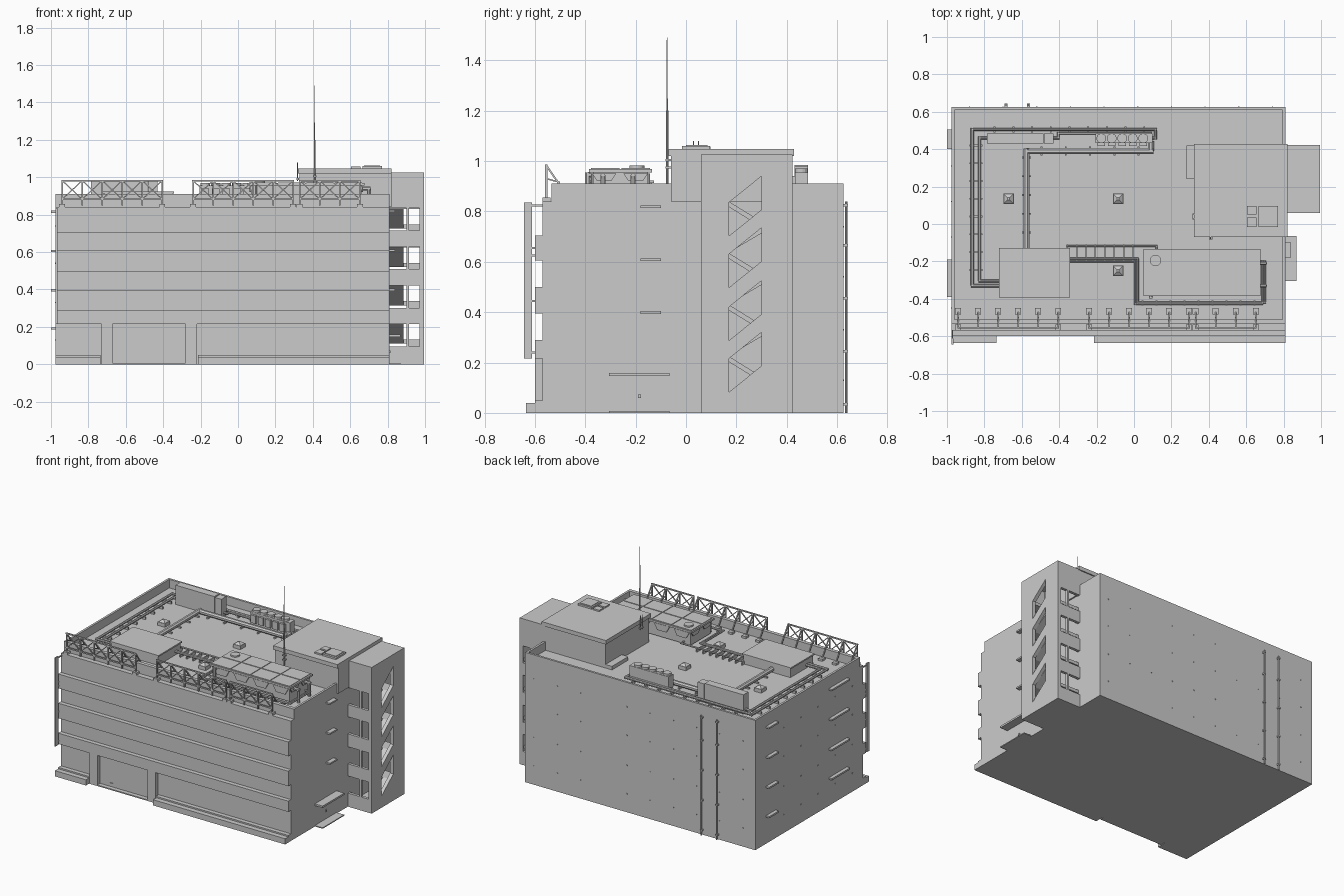
import bpy, bmesh, math
from mathutils import Vector, Matrix


class Part:
    """Collects simple solids into one named mesh object."""
    def __init__(self, name):
        self.name, self.bm = name, bmesh.new()

    def box(self, x0, x1, y0, y1, z0, z1):
        m = Matrix.Translation(((x0 + x1) / 2, (y0 + y1) / 2, (z0 + z1) / 2)) @ \
            Matrix.Diagonal((x1 - x0, y1 - y0, z1 - z0, 1))
        bmesh.ops.create_cube(self.bm, size=1, matrix=m)
        return self

    def prism(self, pts, axis, a, b):
        # extrude a 2D polygon along x (pts are y,z) or y (pts are x,z)
        def pos(p, t):
            return (t, p[0], p[1]) if axis == 'x' else (p[0], t, p[1])
        lo = [self.bm.verts.new(pos(p, a)) for p in pts]
        hi = [self.bm.verts.new(pos(p, b)) for p in pts]
        n = len(pts)
        self.bm.faces.new(lo)
        self.bm.faces.new(hi[::-1])
        for i in range(n):
            self.bm.faces.new((lo[i], hi[i], hi[(i + 1) % n], lo[(i + 1) % n]))
        return self

    def rod(self, p, q, r, sides=4, r2=None):
        p, q = Vector(p), Vector(q)
        d = q - p
        rot = d.to_track_quat('Z', 'Y').to_matrix().to_4x4()
        m = Matrix.Translation((p + q) / 2) @ rot @ Matrix.Rotation(math.pi / sides, 4, 'Z')
        bmesh.ops.create_cone(self.bm, cap_ends=True, segments=sides, radius1=r,
                              radius2=r if r2 is None else r2, depth=d.length, matrix=m)
        return self

    def pipe(self, pts, r, sides=8):
        for p, q in zip(pts, pts[1:]):
            p, q = Vector(p), Vector(q)
            self.rod(p, q + (q - p).normalized() * r * 0.8, r, sides)
        return self

    def done(self):
        bmesh.ops.recalc_face_normals(self.bm, faces=self.bm.faces)
        me = bpy.data.meshes.new(self.name)
        self.bm.to_mesh(me)
        self.bm.free()
        ob = bpy.data.objects.new(self.name, me)
        bpy.context.collection.objects.link(ob)
        return ob


X0, X1, YB, ROOF = -0.975, 0.81, 0.625, 0.85

# main block, with recessed window strips at its front face
Part("main_block").box(X0, X1, -0.57, YB, 0, 0.84).done()
Part("roof_deck").box(X0 + .01, X1 - .01, -0.53, YB - .01, 0.83, ROOF).done()
p = Part("parapet")
p.box(X0, X1, -0.535, -0.51, 0.84, 0.91).box(X0, X1, 0.61, YB, 0.84, 0.91)
p.box(X0, X0 + .015, -0.51, 0.61, 0.84, 0.91).box(X1 - .015, X1, -0.51, 0.61, 0.84, 0.91)
p.done()

# protruding spandrels, ground floor piers and stepped base
p = Part("spandrels")
for z0, z1 in ((.605, .705), (.50 - .105, .50), (.215, .29)):
    p.box(X0, X1, -0.60, -0.57, z0, z1)
p.done()
p = Part("ground_floor_piers")
for x0, x1 in ((-0.73, -0.67), (-0.28, -0.22)):
    p.box(x0, x1, -0.60, -0.57, 0, 0.215)
p.done()
p = Part("base_ledge")
for x0, x1 in ((X0, -0.735), (-0.215, X1)):
    p.box(x0, x1, -0.60, -0.57, 0, 0.05).box(x0, x1, -0.635, -0.60, 0, 0.04)
p.box(-0.67, -0.28, -0.60, -0.57, 0, 0.008)
p.done()
Part("door_handles").box(-0.59, -0.565, -0.575, -0.57, .02, .035).done()

# vertical blade panel on the front left corner
p = Part("blade_panel").box(X0, X0 + .01, -0.643, -0.612, 0.215, 0.835)
for z in (.235, .44, .62, .65, .82):
    p.box(X0 + .002, X0 + .008, -0.615, -0.565, z, z + .008)
p.done()

# window canopies on both sides
p = Part("side_canopies")
for z in (.185, .39, .60, .81):
    p.box(-1.0, X0, 0.40, 0.505, z, z + .012).box(-1.0, X0, -0.39, -0.19, z, z + .012)
    if z > .3:
        p.box(X1, 0.84, -0.18, -0.10, z + .003, z + .014)
p.box(X1, 0.87, -0.305, -0.065, .146, .159)
p.done()
Part("side_door_step").box(X1, 0.87, -0.305, -0.065, 0, .007).done()
Part("side_door_handle").box(X1, X1 + .006, -0.19, -0.178, .06, .073).done()

# wall anchors on back and sides, downpipes
p = Part("wall_anchors")
for z in (.13, .33, .54, .74):
    for i in range(10):
        x = -0.88 + i * .18
        p.box(x - .003, x + .003, YB, YB + .003, z - .003, z + .003)
    for i in range(6):
        y = -0.45 + i * .19
        p.box(X0 - .003, X0, y - .003, y + .003, z - .003, z + .003)
p.done()
p = Part("downpipes")
for x in (-0.685, -0.565):
    p.rod((x, .636, 0), (x, .636, .84), .005, 8)
    for z in (.03, .24, .45, .66, .82):
        p.box(x - .008, x + .008, YB, .643, z, z + .01)
p.done()

# penthouse with overhanging roof, hatch and vents
p = Part("penthouse").box(.33, .82, -.06, .42, .84, 1.02).box(.28, .33, .24, .42, .85, .875)
p.done()
Part("penthouse_roof").box(.322, .82, -.07, .428, 1.02, 1.048).done()
p = Part("roof_hatches").box(.665, .77, -.015, .095, 1.045, 1.06)
p.box(.675, .76, .0, .085, 1.06, 1.064)
p.box(.605, .655, .05, .097, 1.045, 1.058).box(.605, .655, -.015, .035, 1.045, 1.058)
p.done()

# open stair tower
TX0, TX1, TY0, TY1 = 0.80, 0.995, 0.06, 0.422
p = Part("stair_tower_outer_wall")
p.box(.97, TX1, TY0, .17, 0, 1.025).box(.97, TX1, .30, TY1, 0, 1.025)
tops = [(.215, .32), (.42, .525), (.63, .735), (.835, .94)]
lo = (0, 0)
for a, b in tops:
    p.prism([(.17, lo[0]), (.30, lo[1]), (.30, b - .133), (.17, a - .133)], 'x', .97, TX1)
    lo = (a, b)
p.prism([(.17, lo[0]), (.30, lo[1]), (.30, 1.025), (.17, 1.025)], 'x', .97, TX1)
p.done()
p = Part("stair_tower_end_walls")
for y0, y1 in ((TY0, TY0 + .02), (TY1 - .02, TY1)):
    p.box(.90, .915, y0, y1, 0, 1.02)
    z = 0
    for t in (.215, .42, .63, .835):
        p.box(TX0, .97, y0, y1, z, t - .12)
        z = t
    p.box(TX0, .97, y0, y1, z, 1.02)
p.done()
Part("stair_tower_roof").box(TX0, TX1, TY0, TY1, 1.005, 1.025).done()
p = Part("stairs").box(TX0, .97, TY0 + .01, TY1 - .01, 0, .02)
for k in range(4):
    z = .02 + k * .205
    p.box(TX0, .97, .08, .15, z - .01, z + .012)
    p.box(TX0, .97, .32, .41, z + .09, z + .112)
    p.prism([(.15, z - .01), (.32, z + .09), (.32, z + .112), (.15, z + .012)], 'x', .90, .97)
    p.prism([(.15, z + .195), (.32, z + .09), (.32, z + .112), (.15, z + .217)], 'x', .81, .885)
p.box(TX0, .97, .08, .15, .83, .852)
p.done()

# mast and small aerials
p = Part("mast").rod((.41, -.075, .85), (.41, -.075, 1.2), .005, 8)
p.rod((.41, -.075, 1.2), (.41, -.075, 1.49), .003, 8, .0015)
for z in (.97, 1.0):
    p.box(.40, .42, -.082, -.055, z, z + .008)
p.done()
p = Part("aerials")
for y in (.03, .05):
    p.rod((.318, y, .98), (.318, y, 1.08), .002, 6)
p.box(.313, .325, .025, .055, .985, .995)
p.done()

# lattice frames along the front edge
p = Part("front_lattice_frames")
for xs in ([-.94 + .107 * i for i in range(6)], [-.24 + .107 * i for i in range(6)],
           [.33 + .107 * i for i in range(4)]):
    for z in (.882, .982):
        p.rod((xs[0] - .005, -.555, z), (xs[-1] + .005, -.555, z), .006)
    for x in xs:
        p.rod((x, -.555, .85), (x, -.555, .985), .006)
        p.rod((x, -.553, .98), (x, -.47, .86), .005)
        p.rod((x, -.553, .93), (x, -.50, .915), .004)
        p.box(x - .016, x + .016, -.485, -.45, .85, .865)
    for x in (xs[0], xs[-1]):
        p.box(x - .016, x + .016, -.57, -.538, .84, .856)
    for a, b in zip(xs, xs[1:]):
        p.rod((a, -.555, .882), (b, -.555, .982), .004)
        p.rod((a, -.555, .982), (b, -.555, .882), .004)
p.done()

# roof plant: low housing, large cooler, cabinet, fan row
p = Part("plant_housing").box(-.715, -.35, -.385, -.135, .85, .915)
p.box(-.722, -.343, -.392, -.128, .913, .923).done()
p = Part("large_cooler").box(.07, .66, -.37, -.15, .86, .965).box(.05, .675, -.385, -.135, .955, .968)
for i in range(4):
    for j in range(2):
        x, y = .06 + i * .153, -.378 + j * .122
        p.box(x, x + .145, y, y + .114, .968, .972)
    c = .135 + i * .153
    for y0, y1 in ((-.378, -.37), (-.15, -.142)):
        p.prism([(c - .06, .95), (c + .06, .95), (c + .035, .905), (c - .035, .905)], 'y', y0, y1)
for c in (-.325, -.2):
    for x0, x1 in ((.062, .07), (.66, .668)):
        p.prism([(c - .048, .95), (c + .048, .95), (c + .028, .92), (c - .028, .92)], 'x', x0, x1)
p.rod((.115, -.195, .965), (.115, -.195, .982), .03, 20)
p.done()
Part("rear_cabinet").box(-.785, -.485, .43, .485, .85, .985).box(-.48, -.43, .43, .485, .85, .98).done()
p = Part("fan_row").box(-.205, .10, .432, .485, .87, .955)
for i in range(5):
    x = -.175 + i * .056
    p.rod((x, .458, .95), (x, .458, .97), .026, 16)
    p.box(x - .02, x + .02, .418, .432, .885, .94)
for x in (-.2, .09):
    p.box(x, x + .01, .435, .48, .85, .87)
p.done()
p = Part("skylights")
for x, y in ((-.67, .135), (-.085, .135), (-.085, -.25)):
    p.box(x - .028, x + .028, y - .028, y + .028, .85, .875)
    p.rod((x, y, .875), (x, y, .89), .036, 4, .008)
p.done()

# roof piping with supports
H = .875
p = Part("roof_pipes")
p.pipe([(-.72, -.33, H), (-.865, -.33, H), (-.865, .505, H), (.115, .505, H), (.115, .46, H), (.09, .46, H)], .009)
p.pipe([(-.72, -.305, H), (-.825, -.305, H), (-.825, .46, H), (-.78, .46, H)], .009)
p.pipe([(-.43, .46, H), (-.405, .46, H), (-.405, .485, H), (.09, .485, H)], .008)
p.pipe([(-.575, -.13, H), (-.575, .39, H), (.09, .39, H), (.09, .43, H)], .017)
p.pipe([(-.36, -.118, H), (.12, -.118, H), (.12, -.15, H)], .006)
for d in (0, .014):
    p.pipe([(-.35, -.185 - d, H), (.02 - d, -.185 - d, H), (.02 - d, -.42 - d / 2, H),
            (.70 - d, -.42 - d / 2, H), (.70 - d, -.2, H), (.66, -.2, H)], .006)
p.pipe([(.09, -.39, .86), (.09, -.39, .945), (.09, -.35, .945)], .012)
for y in (-.33, -.21):
    p.pipe([(.66, y, .94), (.70, y, .94), (.70, y, .85)], .011)
p.done()
p = Part("pipe_supports")
for i in range(8):
    p.box(-.88, -.81, -.25 + i * .095, -.24 + i * .095, .85, .868)
    p.box(-.36 + i * .05, -.352 + i * .05, -.205, -.11, .85, .87)
for i in range(9):
    p.box(-.75 + i * .1, -.74 + i * .1, .49, .52, .85, .868)
    p.box(.04 + i * .075, .05 + i * .075, -.435, -.41, .85, .87)
for i in range(5):
    p.box(-.6, -.55, -.05 + i * .1, -.04 + i * .1, .85, .86)
    p.box(-.5 + i * .13, -.49 + i * .13, .365, .415, .85, .86)
p.done()
